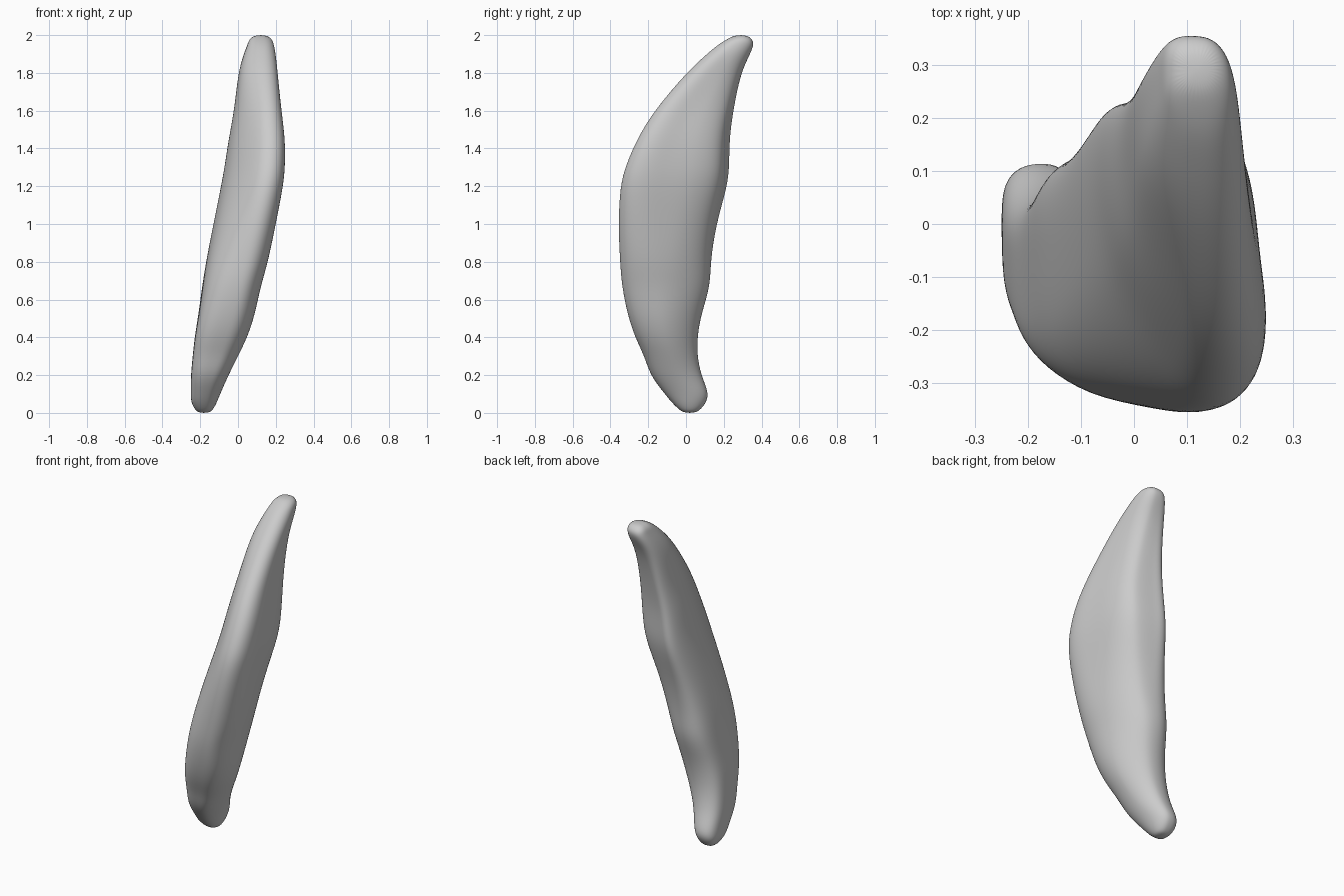
import bpy
import bmesh
import math

# Remove the default cube only
default_cube = bpy.data.objects.get("Cube")
if default_cube:
    bpy.data.objects.remove(default_cube, do_unlink=True)

SEGMENTS = 40

# Curved body outline in hundredths: height, x low, x high, y low, y high
OUTLINE = [
    (0, -21, -15, -1, 5), (2, -23, -13, -4, 8), (6, -25, -11, -8, 11),
    (11, -25, -9, -12, 12), (20, -25, -5, -19, 8), (30, -24, 0, -22, 6),
    (40, -23, 5, -27, 6), (52, -21, 9, -31, 8), (67, -19, 12, -34, 13),
    (80, -17, 16, -35, 13), (100, -13, 20, -36, 16), (120, -9, 24, -35, 22),
    (131, -7, 25, -32, 23), (145, -5, 25, -26, 23), (160, -2, 23, -17, 25),
    (180, 0, 21, 0, 29), (190, 3, 20, 11, 34), (195, 5, 19, 17, 36),
    (198, 6, 18, 22, 35), (200, 9, 15, 26, 32),
]


def soften(value, power):
    """Square off a cosine; a lower power makes a fuller corner."""
    return math.copysign(abs(value) ** power, value)


def add_ring(bm, row):
    """Add one skewed oval section fitted to the outline at its height."""
    z, x_low, x_high, y_low, y_high = (number / 100 for number in row)
    center_x, half_x = (x_low + x_high) / 2, (x_high - x_low) / 2
    center_y, half_y = (y_low + y_high) / 2, (y_high - y_low) / 2
    # The slab twists most above the middle and is round at both tips
    twist = max(0, math.sin(math.pi * (z / 2) ** 2)) ** 0.7
    skew = math.acos(-0.5 * twist)
    # The back left corner is fuller high up, the front right one low down
    lean = 0.22 * math.sin(math.pi * (z - 0.9))
    ring = []
    for step in range(SEGMENTS):
        angle = math.tau * step / SEGMENTS
        turn = angle - skew / 2
        # The back right corner is always fuller than the front left one
        power = 0.83 - lean * math.cos(turn) - 0.1 * math.sin(turn)
        x = center_x + half_x * soften(math.cos(angle), power)
        y = center_y + half_y * soften(math.cos(angle - skew), power)
        ring.append(bm.verts.new((x, y, z)))
    return ring


# Loft the sections into one closed body
bm = bmesh.new()
rings = [add_ring(bm, row) for row in OUTLINE]
for lower, upper in zip(rings, rings[1:]):
    for i in range(SEGMENTS):
        j = (i + 1) % SEGMENTS
        bm.faces.new((lower[i], lower[j], upper[j], upper[i]))
for ring in (rings[0], rings[-1]):
    bm.faces.new(ring)
bmesh.ops.recalc_face_normals(bm, faces=bm.faces)
for face in bm.faces:
    face.smooth = True

mesh = bpy.data.meshes.new("curved_body")
bm.to_mesh(mesh)
bm.free()
body = bpy.data.objects.new("curved_body", mesh)
bpy.context.collection.objects.link(body)

# Smooth the skin
subdivision = body.modifiers.new("smooth_skin", "SUBSURF")
subdivision.levels = subdivision.render_levels = 2

# Plain grey surface
grey = bpy.data.materials.new("plain_grey")
grey.use_nodes = True
color = (0.6, 0.6, 0.6, 1)
grey.diffuse_color = color
grey.node_tree.nodes["Principled BSDF"].inputs["Base Color"].default_value = color
mesh.materials.append(grey)
